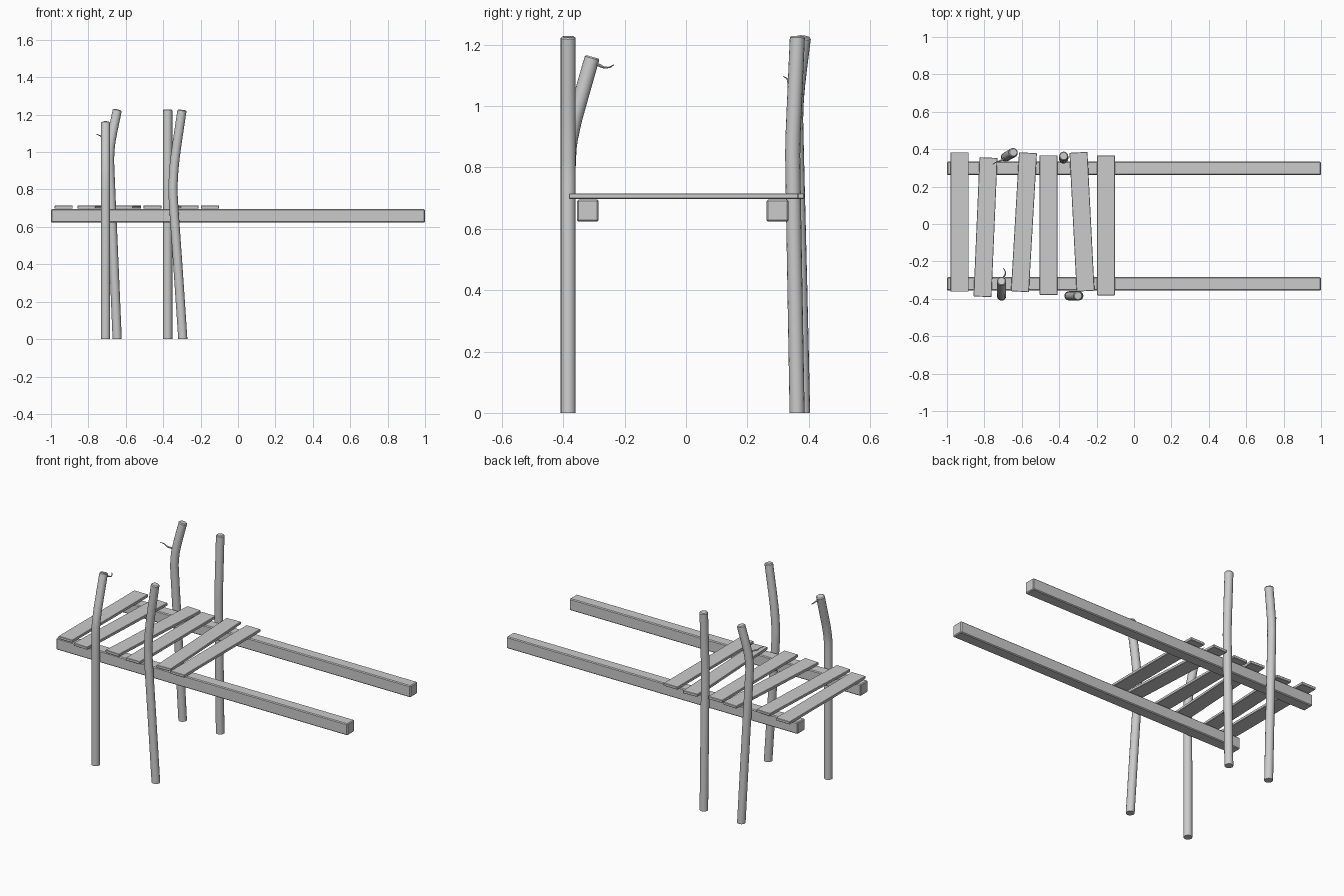
import bpy, bmesh, math
from mathutils import Vector

if "Cube" in bpy.data.objects:
    bpy.data.objects.remove(bpy.data.objects["Cube"])


def finish(name, bm, angle=35):
    bmesh.ops.recalc_face_normals(bm, faces=bm.faces[:])
    me = bpy.data.meshes.new(name)
    bm.to_mesh(me)
    bm.free()
    ob = bpy.data.objects.new(name, me)
    bpy.context.collection.objects.link(ob)
    bpy.ops.object.select_all(action='DESELECT')
    ob.select_set(True)
    bpy.context.view_layer.objects.active = ob
    bpy.ops.object.shade_smooth_by_angle(angle=math.radians(angle))
    return ob


def box(name, size, loc, rot=0.0, bevel=0.005):
    bm = bmesh.new()
    bmesh.ops.create_cube(bm, size=1)
    bmesh.ops.scale(bm, vec=size, verts=bm.verts)
    bmesh.ops.bevel(bm, geom=bm.edges[:], offset=bevel, segments=1, affect='EDGES')
    ob = finish(name, bm, 20)
    ob.location = loc
    ob.rotation_euler.z = rot
    return ob


def smooth(pts, n):
    # Catmull-Rom through the path points
    p = [2 * pts[0] - pts[1]] + pts + [2 * pts[-1] - pts[-2]]
    out = []
    for i in range(1, len(p) - 2):
        a, b, c, d = p[i - 1:i + 3]
        for k in range(n):
            t = k / n
            out.append(0.5 * (2 * b + (c - a) * t + (2 * a - 5 * b + 4 * c - d) * t * t
                              + (3 * b - a - 3 * c + d) * t ** 3))
    return out + [pts[-1]]


def tube(name, pts, r0, r1, sides=16, n=3, chamfer=0.0, ground=False):
    path = smooth([Vector(p) for p in pts], n)
    last = len(path) - 1
    bm = bmesh.new()
    rings = []

    def ring(c, t, r):
        u = Vector((0, 1, 0)).cross(t)
        if u.length < 0.3:
            u = Vector((0, 0, 1)).cross(t)
        u.normalize()
        v = t.cross(u)
        rings.append([bm.verts.new(c + r * (u * math.cos(a) + v * math.sin(a)))
                      for a in (2 * math.pi * k / sides for k in range(sides))])

    for i, c in enumerate(path):
        t = (path[min(i + 1, last)] - path[max(i - 1, 0)]).normalized()
        if i == 0 and ground:
            t = Vector((0, 0, 1))
        r = r0 + (r1 - r0) * i / last
        if i == last and chamfer:
            ring(c - t * chamfer, t, r)
            r -= chamfer
        ring(c, t, r)
    for a, b in zip(rings, rings[1:]):
        for k in range(sides):
            j = (k + 1) % sides
            bm.faces.new((a[k], a[j], b[j], b[k]))
    bm.faces.new(rings[0])
    bm.faces.new(rings[-1])
    return finish(name, bm)


# long side rails
box("front_rail", (2.0, 0.071, 0.072), (0, -0.32, 0.659))
box("back_rail", (2.0, 0.071, 0.072), (0, 0.298, 0.659))

# deck planks: back-end and front-end centre points
planks = [((-0.932, 0.383), (-0.932, -0.362)), ((-0.778, 0.355), (-0.81, -0.389)),
          ((-0.567, 0.381), (-0.61, -0.362)), ((-0.457, 0.367), (-0.457, -0.379)),
          ((-0.297, 0.383), (-0.259, -0.359)), ((-0.15, 0.366), (-0.15, -0.381))]
for i, (b, f) in enumerate(planks):
    d = Vector(b) - Vector(f)
    m = (Vector(b) + Vector(f)) / 2
    box(f"plank_{i + 1}", (0.096, d.length, 0.017), (m.x, m.y, 0.706),
        -math.atan2(d.x, d.y), 0.002)

# crooked log posts
posts = {
    "front_left_post": [(-0.708, -0.384, 0), (-0.708, -0.384, 0.4), (-0.708, -0.384, 0.8),
                        (-0.708, -0.371, 0.92), (-0.708, -0.345, 1.02), (-0.708, -0.305, 1.160)],
    "front_right_post": [(-0.295, -0.384, 0), (-0.322, -0.384, 0.4), (-0.346, -0.384, 0.75),
                         (-0.346, -0.384, 0.85), (-0.335, -0.384, 0.98), (-0.299, -0.384, 1.226)],
    "back_left_post": [(-0.646, 0.38, 0), (-0.663, 0.371, 0.4), (-0.684, 0.359, 0.88),
                       (-0.686, 0.358, 0.98), (-0.677, 0.364, 1.07), (-0.645, 0.383, 1.226)],
    "back_right_post": [(-0.376, 0.362, 0), (-0.376, 0.355, 0.4), (-0.376, 0.349, 0.75),
                        (-0.376, 0.348, 0.87), (-0.376, 0.353, 1.0), (-0.376, 0.363, 1.228)],
}
for name, pts in posts.items():
    tube(name, pts, 0.0245, 0.0245, chamfer=0.005, ground=True)

# small twigs
tube("front_twig", [(-0.708, -0.307, 1.142), (-0.698, -0.285, 1.134), (-0.688, -0.268, 1.126),
                    (-0.690, -0.25, 1.126), (-0.701, -0.235, 1.134)], 0.006, 0.0015, sides=8)
tube("back_twig", [(-0.684, 0.357, 1.06), (-0.708, 0.341, 1.069), (-0.724, 0.334, 1.075),
                   (-0.738, 0.33, 1.088), (-0.757, 0.318, 1.096)], 0.006, 0.0015, sides=8)
